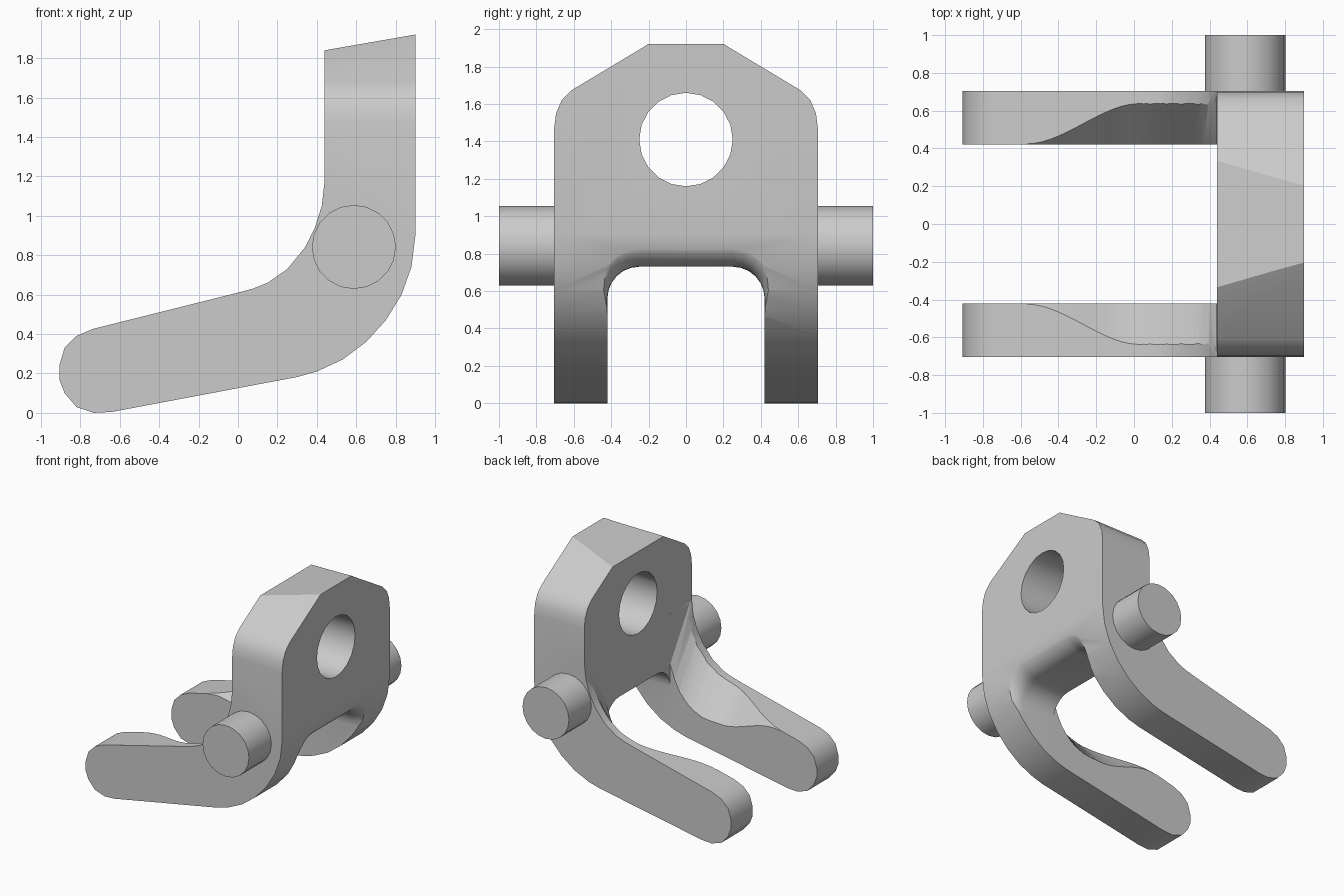
import bpy
import bmesh
import math

cube = bpy.data.objects.get("Cube")
if cube:
    bpy.data.objects.remove(cube, do_unlink=True)

grey = bpy.data.materials.new("plain_grey")
grey.use_nodes = True
COLOUR = (0.6, 0.6, 0.6, 1)
grey.diffuse_color = COLOUR
grey.node_tree.nodes["Principled BSDF"].inputs["Base Color"].default_value = COLOUR


def loft(name, rings):
    """Closed solid through rings of 3D points."""
    bm = bmesh.new()
    rows = [[bm.verts.new(p) for p in ring] for ring in rings]
    n = len(rows[0])
    for a, b in zip(rows, rows[1:]):
        for i in range(n):
            j = (i + 1) % n
            bm.faces.new((a[i], a[j], b[j], b[i]))
    bm.faces.new(rows[0])
    bm.faces.new(rows[-1])
    bmesh.ops.recalc_face_normals(bm, faces=bm.faces)
    mesh = bpy.data.meshes.new(name)
    bm.to_mesh(mesh)
    bm.free()
    obj = bpy.data.objects.new(name, mesh)
    obj.data.materials.append(grey)
    bpy.context.collection.objects.link(obj)
    return obj


def extrude_y(name, pts, y0, y1):
    return loft(name, [[(x, y, z) for x, z in pts] for y in (y0, y1)])


def extrude_x(name, pts, x0, x1):
    return loft(name, [[(x, y, z) for y, z in pts] for x in (x0, x1)])


def circle(cx, cz, r, n):
    return [(cx + r * math.cos(math.tau * i / n), cz + r * math.sin(math.tau * i / n))
            for i in range(n)]


def activate(obj):
    bpy.ops.object.select_all(action='DESELECT')
    obj.select_set(True)
    bpy.context.view_layer.objects.active = obj


def boolean(obj, cutter, operation='DIFFERENCE'):
    cutter.hide_render = True
    mod = obj.modifiers.new("cut", 'BOOLEAN')
    mod.operation = operation
    mod.solver = 'EXACT'
    mod.object = cutter
    activate(obj)
    bpy.ops.object.modifier_apply(modifier=mod.name)
    bpy.data.objects.remove(cutter, do_unlink=True)


def smooth(obj):
    activate(obj)
    bpy.ops.object.shade_smooth_by_angle(angle=math.radians(32))


# Bent side profile: plate, outer bend, arm tip, arm top and inner bend
arm_top = [(-0.74, 0.425), (0, 0.61), (0.08, 0.632), (0.15, 0.66), (0.25, 0.73),
           (0.34, 0.84), (0.39, 0.94), (0.425, 1.05), (0.44, 1.18)]
outer = [(0.44, 1.84), (0.9, 1.92), (0.9, 0.9), (0.88, 0.74), (0.83, 0.6),
         (0.75, 0.47), (0.65, 0.36), (0.53, 0.27), (0.4, 0.21), (0.3, 0.182)]
tip = [(-0.64, 0.005), (-0.73, 0), (-0.82, 0.03), (-0.88, 0.1), (-0.907, 0.17),
       (-0.907, 0.24), (-0.88, 0.33), (-0.82, 0.39)]
body = extrude_y("bent_fork_bracket", outer + tip + arm_top, -0.8, 0.8)

# Outline with sloped shoulders
shoulder = [(0.705, -0.1), (0.705, 1.47), (0.695, 1.55), (0.665, 1.62), (0.61, 1.675),
            (0.235, 1.9), (0.19, 1.93)]
outline = shoulder + [(-y, z) for y, z in reversed(shoulder)]
boolean(body, extrude_x("outline_cutter", outline, -1.2, 1.2), 'INTERSECT')

# Gap between the arms
gap = [(-0.42, -0.2), (0.42, -0.2), (0.42, 1.5), (-0.42, 1.5)]
boolean(body, extrude_x("gap_cutter", gap, -1.3, 0.44), 'DIFFERENCE')


# Arched slot under the plate, flared on its outer edge
def arch(x, grow):
    half, top, r = 0.42 + grow, 0.73 + grow, 0.17 + grow
    side = [(half, -0.2)]
    for i in range(7):
        a = math.pi / 2 * i / 6
        side.append((half - r + r * math.cos(a), top - r + r * math.sin(a)))
    side += [(-y, z) for y, z in reversed(side)]
    return [(x, y, z) for y, z in side]


FLARE = 0.16
rings = [arch(0.3, 0)]
for i in range(8):
    a = math.radians(80) * i / 7
    rings.append(arch(0.745 + FLARE * math.sin(a), FLARE * (1 - math.cos(a))))
rings.append(arch(1.0, rings[-1][0][1] - 0.42))
boolean(body, loft("slot_cutter", rings))

# Round hole through the plate
boolean(body, extrude_x("hole_cutter", circle(0, 1.41, 0.25, 20), 0.2, 1.2))


# Scooped chamfer along the inner upper edge of each arm
def top_height(x):
    for (x0, z0), (x1, z1) in zip(arm_top, arm_top[1:]):
        if x <= x1:
            return z0 + (z1 - z0) * (x - x0) / (x1 - x0)
    return arm_top[-1][1]


def scoop(side):
    sections = []
    steps = 24
    for i in range(steps + 1):
        x = -0.57 + (0.4395 + 0.57) * i / steps
        t = min(1, (x + 0.57) / 0.6)
        w = 0.004 + 0.214 * t * t * (3 - 2 * t)
        h = w * (1.1 + 0.5 * max(0, x / 0.44))
        z = top_height(min(x, 0.43))
        low, high = 0.42 - 0.2 * w, 0.42 + 1.2 * w
        sections.append([(x, side * low, z - 1.2 * h), (x, side * high, z + 0.2 * h),
                         (x, side * low, z + 0.2 * h)])
    return loft("scoop_cutter", sections)


for side in (-1, 1):
    boolean(body, scoop(side))
smooth(body)

# Side pins
for name, side in (("front_pin", -1), ("back_pin", 1)):
    smooth(extrude_y(name, circle(0.588, 0.842, 0.213, 20), side * 0.69, side))
